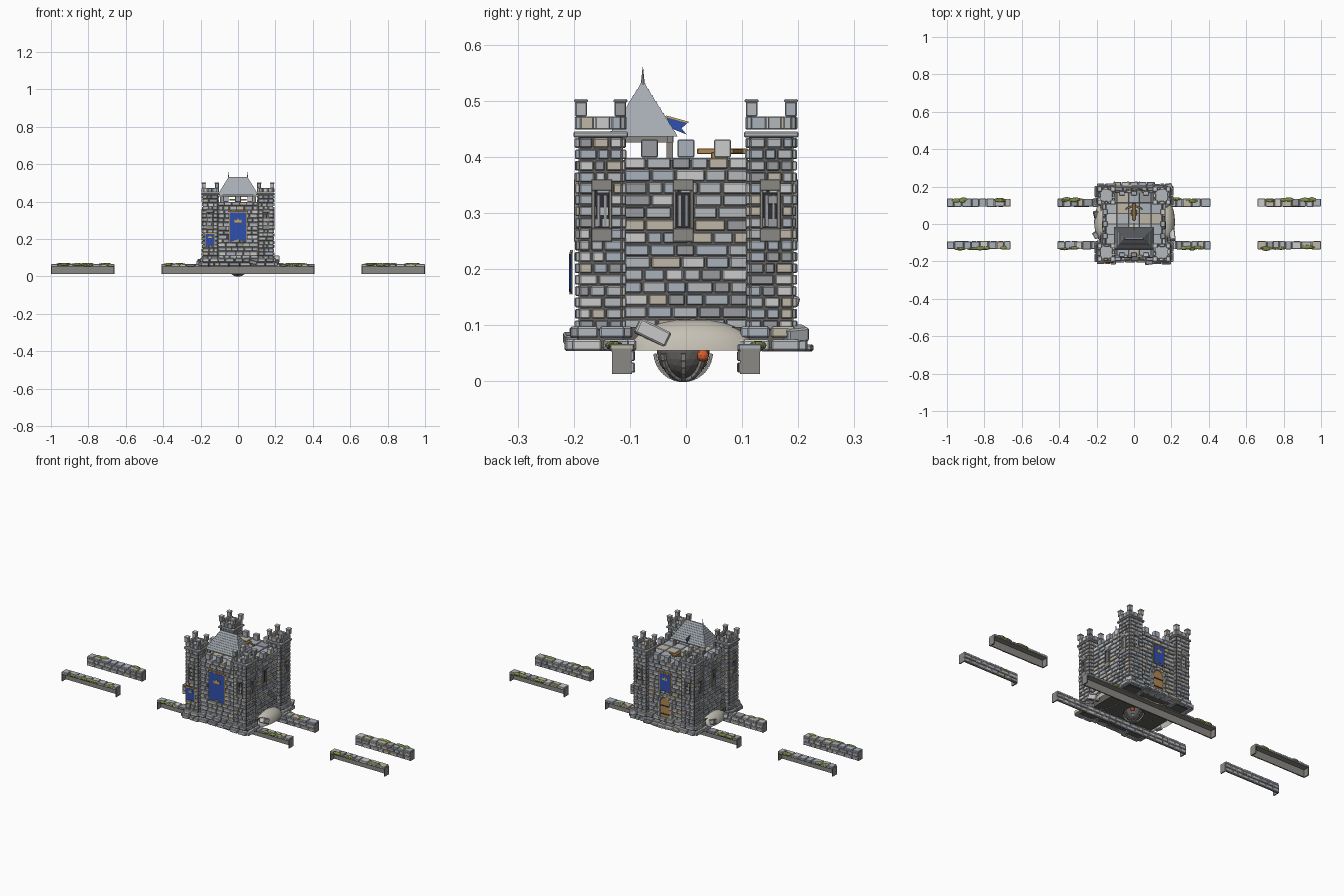
import bpy, bmesh, math, random
from mathutils import Matrix, Vector, Euler

if "Cube" in bpy.data.objects:
    bpy.data.objects.remove(bpy.data.objects["Cube"])
random.seed(4)

def mat(name, r, g, b):
    m = bpy.data.materials.new(name)
    m.diffuse_color = (r, g, b, 1)
    m.use_nodes = True
    m.node_tree.nodes["Principled BSDF"].inputs["Base Color"].default_value = m.diffuse_color
    return m

STONES = [mat("stone_blue", .40, .44, .50), mat("stone_grey", .46, .48, .50),
          mat("stone_pale", .56, .57, .58), mat("stone_beige", .52, .47, .39),
          mat("stone_dim", .32, .33, .35)]
MORTAR, TRIM = mat("mortar", .12, .115, .11), mat("trim", .26, .25, .23)
DARK, BLUE = mat("dark", .03, .03, .035), mat("blue_cloth", .03, .08, .42)
GOLD, WOOD = mat("gold", .65, .42, .10), mat("wood", .45, .25, .08)
MOSS, SAND = mat("moss", .22, .28, .07), mat("sand", .56, .53, .46)
SLATE, EMBER = mat("slate", .38, .41, .45), mat("ember", .7, .12, .03)

def box(bm, c, s, rot=(0, 0, 0), mi=None):
    m = Matrix.Translation(c) @ Euler(rot).to_matrix().to_4x4() @ Matrix.Diagonal((*s, 1))
    g = bmesh.ops.create_cube(bm, size=1, matrix=m)
    if mi is None:
        mi = random.choice((0, 0, 1, 1, 2, 3, 4))
    for f in {f for v in g["verts"] for f in v.link_faces}:
        f.material_index = mi

def finish(bm, name, mats, bevel=0):
    me = bpy.data.meshes.new(name)
    bm.to_mesh(me)
    bm.free()
    ob = bpy.data.objects.new(name, me)
    bpy.context.collection.objects.link(ob)
    for m in mats:
        me.materials.append(m)
    if bevel:
        b = ob.modifiers.new("chamfer", "BEVEL")
        b.width, b.segments = bevel, 1
    return ob

def solid(name, m, parts, bevel=0):
    bm = bmesh.new()
    for p in parts:
        box(bm, *p[:2], p[2] if len(p) > 2 else (0, 0, 0), 0)
    return finish(bm, name, [m], bevel)

def run(bm, a, b, z0, z1, avg=.036, depth=.012):
    """One course of random-length stones from point a to point b."""
    a, b = Vector((*a, 0)), Vector((*b, 0))
    n = max(2, round((b - a).length / avg + random.uniform(-.4, .4)))
    w = [random.uniform(.7, 1.3) for _ in range(n)]
    d, ang, t = b - a, math.atan2((b - a).y, (b - a).x), 0
    for k in w:
        k /= sum(w)
        c = a + d * (t + k / 2)
        box(bm, (c.x, c.y, (z0 + z1) / 2), (d.length * k - .003, depth + random.uniform(-.002, .003),
            z1 - z0 - .003), (0, 0, ang))
        t += k

def courses(bm, sides, z0, z1, h=.0225, avg=.036):
    n = round((z1 - z0) / h)
    for i in range(n):
        for a, b in sides:
            run(bm, a, b, z0 + (z1 - z0) * i / n, z0 + (z1 - z0) * (i + 1) / n, avg)

def square(cx, cy, hx, hy):
    p = [(cx - hx, cy - hy), (cx + hx, cy - hy), (cx + hx, cy + hy), (cx - hx, cy + hy)]
    return [(p[i], p[(i + 1) % 4]) for i in range(4)]

# keep: mortar core and stone curtain walls
solid("keep_core", MORTAR, [((0, 0, .227), (.325, .345, .335))])
bm = bmesh.new()
courses(bm, [((sx * .161, -.11), (sx * .161, .11)) for sx in (-1, 1)] +
        [((-.11, sy * .173), (.11, sy * .173)) for sy in (-1, 1)], .09, .40, .0225, .04)
for s in (-1, 1):
    for t in (-.065, 0, .065):
        box(bm, (s * .155, t, .415), (.024, .03, .032))
        box(bm, (t, s * .165, .415), (.03, .024, .032))
finish(bm, "curtain_walls", STONES, .002)

# deck paving
bm = bmesh.new()
for i in range(5):
    for j in range(6):
        box(bm, (-.12 + .06 * i, -.14 + .056 * j, .394), (.057, .053, .008))
finish(bm, "deck_paving", STONES, .0015)

# corner turrets with crown posts
tw, core = bmesh.new(), []
for sx in (-1, 1):
    for sy in (-1, 1):
        x, y = sx * .148, sy * .152
        core.append(((x, y, .25), (.08, .08, .38)))
        courses(tw, square(x, y, .039, .039), .09, .435, .0205, .028)
        box(tw, (x, y, .44), (.097, .097, .01), mi=1)
        for a, b in square(x, y, .038, .038):
            run(tw, a, b, .447, .474, .026, .014)
        for px in (-1, 1):
            for py in (-1, 1):
                q = (x + px * .035, y + py * .035)
                box(tw, (*q, .485), (.021, .021, .026))
                box(tw, (*q, .500), (.025, .025, .006), mi=2)
solid("turret_cores", MORTAR, core)
finish(tw, "turrets", STONES, .002)

# arrow slit windows: frame pieces, dark pane, bars
fr, pane, bars = [], [], []
def window(x, y, nx, ny):
    def p(t, out, z, w, h):
        return ((x + ny * t + nx * out, y + nx * t + ny * out, z),
                (w if ny else .012, w if nx else .012, h))
    fr.extend([p(0, .001, .35, .037, .02), p(0, .001, .261, .037, .024)])
    fr.extend([p(s * .0155, .001, .306, .006, .068) for s in (-1, 1)])
    pane.append(p(0, -.002, .306, .026, .07))
    bars.extend([p(s * .006, -.0005, .304, .004, .055) for s in (-1, 1)])
for sx in (-1, 1):
    window(sx * .163, -.005, sx, 0)
    for sy in (-1, 1):
        window(sx * .189, sy * .15, sx, 0)
        window(sx * .15, sy * .193, 0, sy)
solid("window_frames", TRIM, fr, .001)
solid("window_panes", DARK, pane)
solid("window_bars", STONES[4], bars)

# plinth, loose rubble and earth mounds
solid("plinth_core", MORTAR, [((0, 0, .077), (.36, .37, .04))])
bm = bmesh.new()
for z0, z1, o in ((.053, .076, .012), (.076, .099, .004)):
    for sx in (-1, 1):
        for sy in (-1, 1):
            for a, b in square(sx * .148, sy * .152, .04 + o, .04 + o):
                run(bm, a, b, z0, z1, .045, .022)
    for sy in (-1, 1):
        run(bm, (-.11, sy * (.178 + o)), (.11, sy * (.178 + o)), z0, z1, .05, .03)
for i in range(5):
    box(bm, (-.09 + .045 * i, .21, .06), (.042, .03, .012), (0, 0, random.uniform(-.15, .15)))
for c, s, r in (((.205, -.06, .087), (.03, .06, .028), (-.45, 0, .1)), ((.17, .188, .145), (.03, .022, .018), (-.2, .2, .3)),
                ((.188, .195, .085), (.035, .04, .025), (.1, .2, .4)), ((-.20, .05, .075), (.03, .04, .025), (.3, .2, .3)),
                ((-.205, -.06, .07), (.025, .035, .025), (.2, 0, .5)), ((.08, -.205, .075), (.04, .025, .02), (0, .2, .1))):
    box(bm, c, s, r)
finish(bm, "plinth_and_rubble", STONES, .003)
bm = bmesh.new()
for c, s in (((.165, .012, .055), (.054, .118, .056)), ((-.165, .012, .055), (.048, .11, .052)),
             ((0, .18, .053), (.1, .045, .016))):
    g = bmesh.ops.create_uvsphere(bm, u_segments=24, v_segments=12, radius=1,
                                  matrix=Matrix.Translation(c) @ Matrix.Diagonal((*s, 1)))
    bmesh.ops.delete(bm, geom=[v for v in g["verts"] if v.co.z < c[2] - .001], context="VERTS")
for f in bm.faces:
    f.smooth = True
finish(bm, "earth_mounds", [SAND])

# hip roof in stepped slate rows, with posts, beams and finials
bm = bmesh.new()
N = 9
for i in range(N):
    ring = []
    for t, z in ((i / N, .436 + .096 * i / N), ((i + .75) / N, .436 + .096 * (i + 1) / N)):
        hx, hy = .108 - .058 * t, .06 * (1 - t) + .002
        ring.append([bm.verts.new((sx * hx, -.077 + sy * hy, z)) for sx, sy in ((-1, -1), (1, -1), (1, 1), (-1, 1))])
    bm.faces.new(ring[0][::-1])
    bm.faces.new(ring[1])
    for k in range(4):
        bm.faces.new((ring[0][k], ring[0][(k + 1) % 4], ring[1][(k + 1) % 4], ring[1][k]))
for s in (-1, 1):
    bmesh.ops.create_cone(bm, segments=8, radius1=.004, radius2=.0004, depth=.035, cap_ends=True,
                          matrix=Matrix.Translation((s * .05, -.077, .543)))
finish(bm, "hip_roof", [SLATE])
solid("roof_frame", TRIM, [((sx * .09, -.077 + sy * .048, .415), (.012, .012, .05)) for sx in (-1, 1) for sy in (-1, 1)]
      + [((0, -.077 + s * .048, .431), (.2, .01, .01)) for s in (-1, 1)]
      + [((s * .09, -.077, .431), (.01, .11, .01)) for s in (-1, 1)])

# cloth: thin plates cut from outlines in the x-z plane, then placed
def plate(name, m, pts, loc, rz=0, thick=.002):
    bm = bmesh.new()
    f = bm.faces.new([bm.verts.new((x, 0, z)) for x, z in pts])
    e = bmesh.ops.extrude_face_region(bm, geom=[f])["geom"]
    bmesh.ops.translate(bm, vec=(0, thick, 0), verts=[v for v in e if isinstance(v, bmesh.types.BMVert)])
    bmesh.ops.recalc_face_normals(bm, faces=bm.faces)
    ob = finish(bm, name, [m])
    ob.location, ob.rotation_euler.z = loc, rz

def banner(name, w, h, loc, rz=0):
    def tail(w, h):
        return [(-w, h), (w, h), (w, -h), (0, -h * .8), (-w, -h)]
    out = Vector((math.sin(rz), -math.cos(rz), 0))
    plate(name + "_border", GOLD, tail(w, h), loc, rz)
    plate(name + "_cloth", BLUE, tail(w - .004, h - .004), Vector(loc) + out * .001, rz)
    k = w * .4
    plate(name + "_crest", GOLD, [(-k, 0), (k, 0), (k, k), (k / 2, k / 2), (0, k * 1.2), (-k / 2, k / 2), (-k, k)],
          Vector(loc) + out * .002 + Vector((0, 0, h * .3)), rz)

banner("front_banner", .05, .084, (0, -.188, .262))
banner("back_banner", .037, .055, (0, .188, .29), math.pi)
banner("turret_banner", .029, .038, (-.15, -.206, .193), .06)
solid("banner_poles", WOOD, [((0, -.187, .347), (.108, .006, .006)), ((0, .187, .346), (.084, .006, .006)),
                             ((-.15, -.204, .232), (.068, .006, .005))])
pen = [(-.036, .472), (.003, .461), (-.008, .451), (.001, .44), (-.024, .45)]
plate("roof_pennant", BLUE, pen, (0, 0, 0), math.pi / 2)
solid("pennant_trim", GOLD, [((0, -.016, .467), (.003, .042, .003), (-.27, 0, 0))])

# arched back door with stone surround
arch = [(-.03, .09), (.03, .09)] + [(.03 * math.cos(a * math.pi / 8), .17 + .036 * math.sin(a * math.pi / 8)) for a in range(9)]
plate("back_door", WOOD, arch, (0, .179, 0), 0, .005)
solid("door_bands", DARK, [((0, .184, z), (.056, .004, .006)) for z in (.115, .16)])
bm = bmesh.new()
for s in (-1, 1):
    for z in (.1, .125, .15):
        box(bm, (s * .037, .181, z + .008), (.016, .016, .023))
for a in range(7):
    t = math.pi * a / 6
    box(bm, (.038 * math.cos(t), .181, .172 + .043 * math.sin(t)), (.016, .016, .02), (0, -t, 0))
finish(bm, "door_surround", STONES, .002)

# deck crossbow engine
solid("ballista", WOOD, [((0, .065, .41), (.014, .09, .01)), ((0, .06, .402), (.03, .03, .012)),
      ((-.022, .09, .41), (.05, .009, .008), (0, 0, .4)), ((.022, .09, .41), (.05, .009, .008), (0, 0, -.4))], .001)

# low parapets: open outer side, stone inner face, capping and mossy edge
st, back, moss = bmesh.new(), [], bmesh.new()
for s in (-1, 1):
    for x0, x1 in ((-1, -.66), (-.41, .41), (.66, 1)):
        mx, L = (x0 + x1) / 2, x1 - x0
        back.append(((mx, s * .1, .036), (L - .004, .006, .044)))
        back.append(((mx, s * .116, .055), (L - .004, .036, .004)))
        back.extend([((e, s * .114, .036), (.006, .036, .046)) for e in (x0 + .003, x1 - .003)])
        for z in (.014, .035):
            run(st, (x0, s * .0965), (x1, s * .0965), z, z + .021, .04, .008)
        run(st, (x0, s * .114), (x1, s * .114), .053, .068, .042, .042)
        for i in range(int(L / .035)):
            if random.random() < .75:
                c = (random.uniform(x0 + .035, x1 - .035), s * random.uniform(.123, .134), .064)
                bmesh.ops.create_icosphere(moss, subdivisions=2, radius=1, matrix=Matrix.Translation(c) @
                    Matrix.Diagonal((random.uniform(.018, .034), random.uniform(.007, .012), .008, 1)))
solid("parapet_backing", TRIM, back)
finish(st, "parapet_stones", STONES, .002)
finish(moss, "parapet_moss", [MOSS])

# hanging fire bowl beneath the keep
bm = bmesh.new()
bmesh.ops.create_icosphere(bm, subdivisions=3, radius=.047, matrix=Matrix.Translation((0, -.005, .052)))
finish(bm, "fire_bowl", [MORTAR])
solid("bowl_ribs", TRIM, [((.05 * math.sin(t) * math.cos(a), -.005 + .05 * math.sin(t) * math.sin(a), .052 - .05 * math.cos(t)),
      (.012, .008, .006), (0, -t, a)) for a in [k * math.pi / 4 for k in range(8)] for t in (.15, .4, .65, .9, 1.15, 1.4)])
bm = bmesh.new()
bmesh.ops.create_icosphere(bm, subdivisions=2, radius=.011, matrix=Matrix.Translation((.035, .03, .046)))
finish(bm, "ember", [EMBER])
